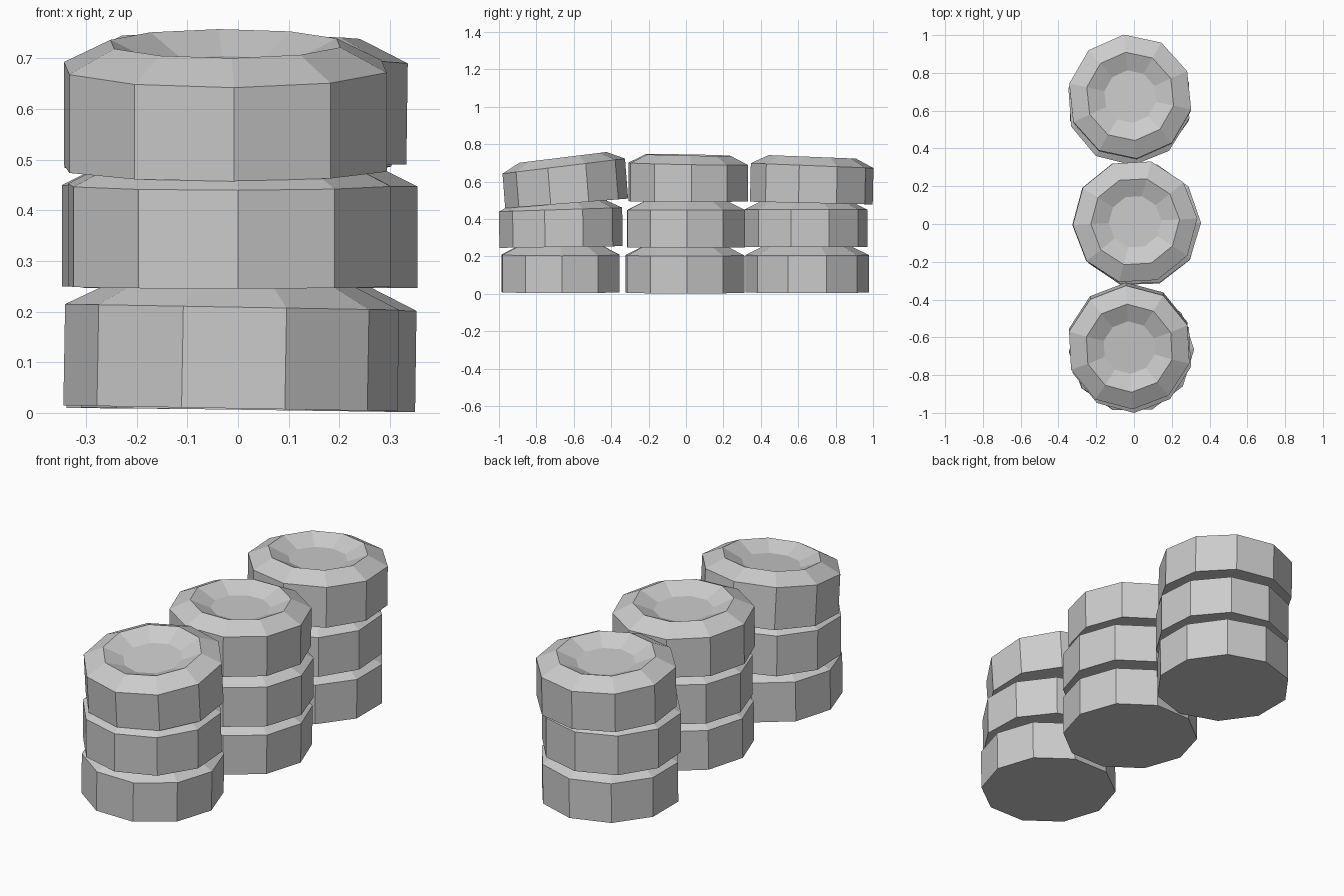
import bpy
import bmesh
from math import radians, tan, cos, sin, tau
from mathutils import Matrix

if "Cube" in bpy.data.objects:
    bpy.data.objects.remove(bpy.data.objects["Cube"], do_unlink=True)

rubber = bpy.data.materials.new("plain_grey")
rubber.use_nodes = True
grey = (0.6, 0.6, 0.6, 1)
rubber.diffuse_color = grey
rubber.node_tree.nodes["Principled BSDF"].inputs["Base Color"].default_value = grey

SIDES = 10
# radius and height of each ring: base, shoulder, rim, dished centre
PROFILE = [(0.33, 0.0), (0.33, 0.2), (0.235, 0.247), (0.14, 0.205)]


def tyre(name, x, y, z, turn, pitch, roll, crown):
    """Ten-sided tyre with a sloped shoulder and shallow dish; crown skews its top."""
    bm = bmesh.new()
    rings = []
    for radius, height in PROFILE:
        ring = []
        for i in range(SIDES):
            a = radians(turn) + tau * i / SIDES
            py = radius * sin(a)
            skew = py * tan(radians(crown)) if height > 0 else 0
            ring.append(bm.verts.new((radius * cos(a), py, height + skew)))
        rings.append(ring)
    for low, high in zip(rings, rings[1:]):
        for i in range(SIDES):
            j = (i + 1) % SIDES
            bm.faces.new((low[i], low[j], high[j], high[i]))
    bm.faces.new(rings[0][::-1])
    bm.faces.new(rings[-1])
    bm.transform(Matrix.Rotation(radians(pitch), 4, "X") @ Matrix.Rotation(radians(roll), 4, "Y"))
    mesh = bpy.data.meshes.new(name)
    bm.to_mesh(mesh)
    bm.free()
    mesh.materials.append(rubber)
    obj = bpy.data.objects.new(name, mesh)
    obj.location = (x, y, z)
    bpy.context.collection.objects.link(obj)


# Each stack runs bottom to top: x, y, z, turn, pitch, roll, crown
STACKS = {
    "front": [(-0.015, -0.67, 0.009, 1, 0, 1, 0),
              (-0.017, -0.668, 0.25, 21, 0.8, 0, 1),
              (-0.025, -0.638, 0.483, 21, 4.5, 0, 2.5)],
    "middle": [(0.02, -0.005, 0.006, 2, 0, 0.8, 0),
               (0.025, 0, 0.247, 1, 0, 0, 0),
               (0.003, 0.012, 0.495, 3, 0, 0.8, -1)],
    "rear": [(-0.025, 0.648, 0.007, 18, 0, 0.5, 0),
             (-0.027, 0.64, 0.25, 22, 0, 0, 0),
             (-0.02, 0.67, 0.485, 24, -1.3, 0, -1)],
}
for stack, rows in STACKS.items():
    for level, row in zip(("bottom", "middle", "top"), rows):
        tyre(f"{stack}_stack_{level}_tyre", *row)
